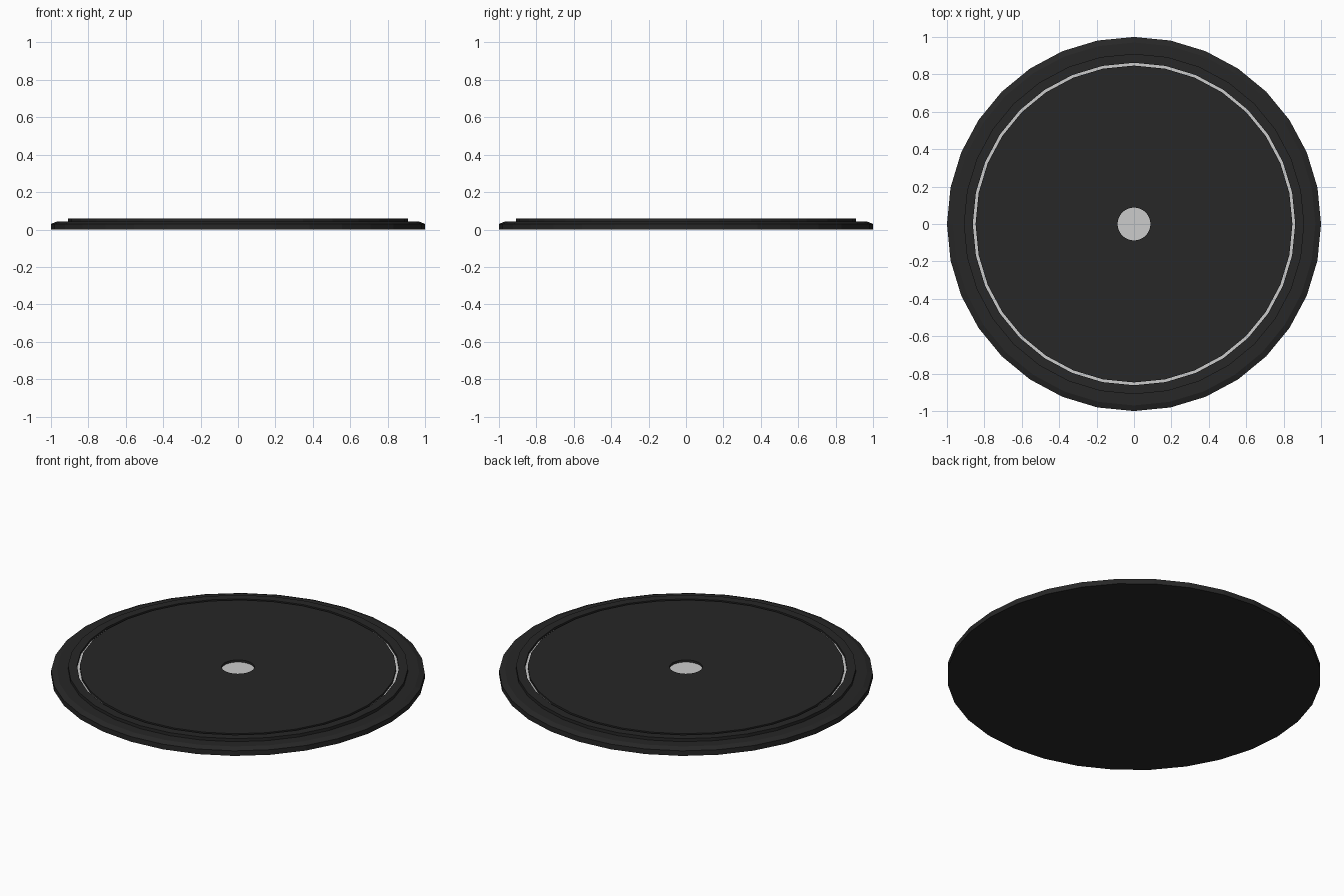
import bpy, bmesh
from math import cos, sin, pi

if "Cube" in bpy.data.objects:
    bpy.data.objects.remove(bpy.data.objects["Cube"])

SIDES = 32


def material(name, value):
    m = bpy.data.materials.new(name)
    m.diffuse_color = (value, value, value, 1)
    m.use_nodes = True
    m.node_tree.nodes["Principled BSDF"].inputs["Base Color"].default_value = m.diffuse_color
    return m


def lathe(name, profile, mat=None, closed=False):
    """Spin (radius, z) points round z; radius 0 becomes a single pole."""
    bm = bmesh.new()
    rings = []
    for r, z in profile:
        n = 1 if r == 0 else SIDES
        rings.append([bm.verts.new((r * cos(2 * pi * i / SIDES),
                                    r * sin(2 * pi * i / SIDES), z)) for i in range(n)])
    pairs = list(zip(rings, rings[1:]))
    if closed:
        pairs.append((rings[-1], rings[0]))
    for a, b in pairs:
        for i in range(SIDES):
            j = (i + 1) % SIDES
            quad = [a[i % len(a)], a[j % len(a)], b[j % len(b)], b[i % len(b)]]
            bm.faces.new(list(dict.fromkeys(quad)))
    bmesh.ops.recalc_face_normals(bm, faces=bm.faces)
    mesh = bpy.data.meshes.new(name)
    bm.to_mesh(mesh)
    bm.free()
    ob = bpy.data.objects.new(name, mesh)
    bpy.context.collection.objects.link(ob)
    if mat:
        mesh.materials.append(mat)
    return ob


black = material("black", 0.02)
TOP, FLOOR = 0.06, 0.045

# Stepped, bevelled body with a thin groove and a recessed centre
lathe("body", [(0, 0), (1, 0), (1, 0.03), (0.97, 0.042), (0.91, 0.042),
               (0.91, TOP), (0.862, TOP), (0.862, FLOOR), (0.847, FLOOR),
               (0.847, TOP), (0.088, TOP), (0.088, FLOOR), (0, FLOOR)], black)

# Pale inlays lying in the groove and the centre recess
lathe("groove_inlay", [(0.862, FLOOR - 0.005), (0.862, FLOOR + 0.002),
                       (0.847, FLOOR + 0.002), (0.847, FLOOR - 0.005)], closed=True)
lathe("centre_inlay", [(0, FLOOR - 0.005), (0.088, FLOOR - 0.005),
                       (0.088, FLOOR + 0.002), (0, FLOOR + 0.002)])
